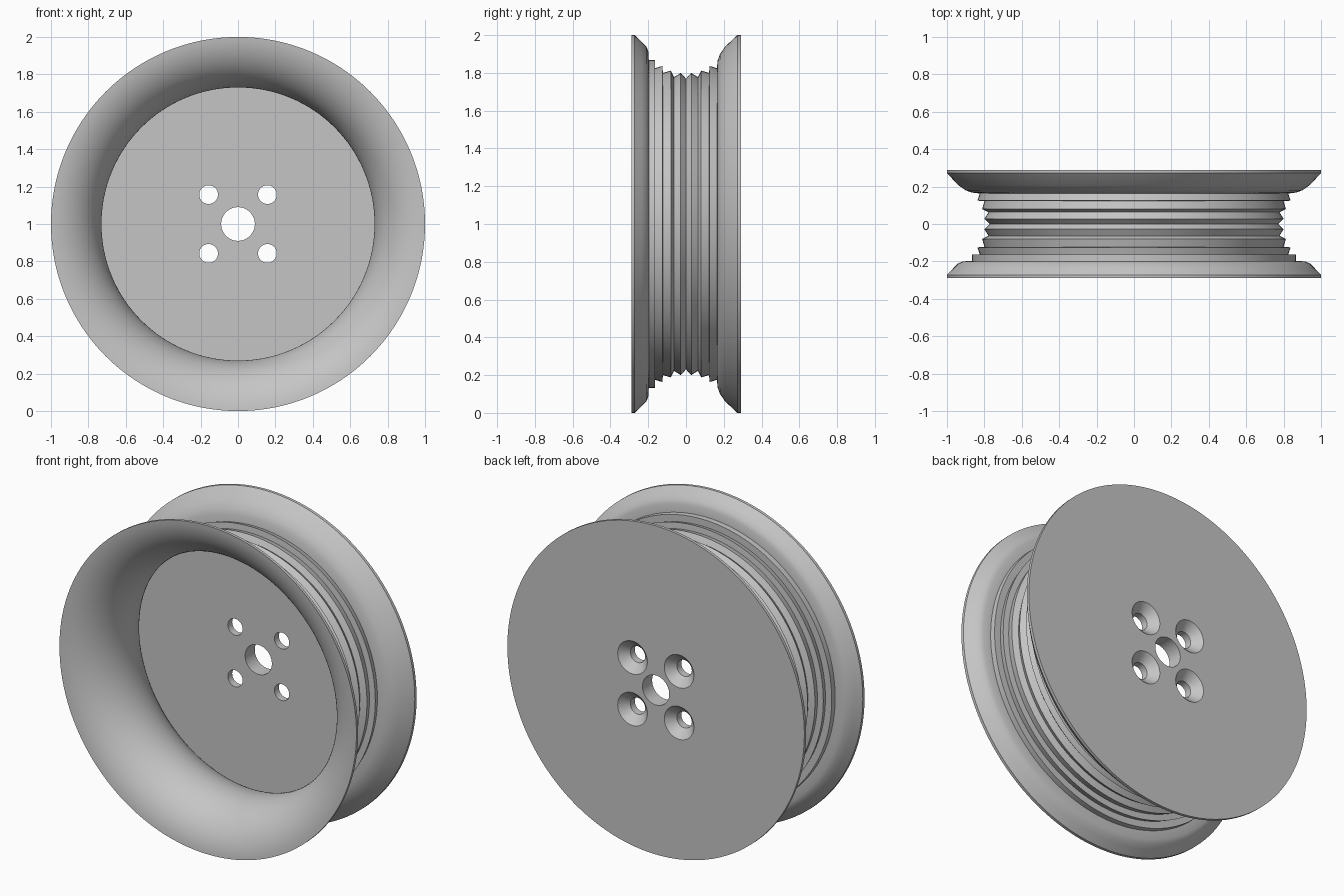
import bpy, bmesh, math
from mathutils import Matrix, Vector

cube = bpy.data.objects.get("Cube")
if cube:
    bpy.data.objects.remove(cube, do_unlink=True)

metal = bpy.data.materials.new("light grey metal")
metal.use_nodes = True
metal.diffuse_color = (0.56, 0.56, 0.56, 1)
metal.node_tree.nodes["Principled BSDF"].inputs["Base Color"].default_value = (0.56, 0.56, 0.56, 1)


def lathe(bm, profile, steps, closed, offset=(0, 0, 0)):
    """Revolve (radius, y) points around the y axis."""
    verts = [bm.verts.new((r, y, 0)) for r, y in profile]
    pairs = list(zip(verts, verts[1:]))
    if closed:
        pairs.append((verts[-1], verts[0]))
    edges = [bm.edges.new(p) for p in pairs]
    before = set(bm.verts) - set(verts)
    bmesh.ops.spin(bm, geom=verts + edges, cent=(0, 0, 0), axis=(0, 1, 0),
                   angle=math.tau, steps=steps)
    made = [v for v in bm.verts if v not in before]
    bmesh.ops.translate(bm, verts=made, vec=Vector(offset))
    bmesh.ops.remove_doubles(bm, verts=made, dist=1e-5)


def to_object(name, bm):
    bmesh.ops.recalc_face_normals(bm, faces=bm.faces)
    bmesh.ops.translate(bm, verts=bm.verts, vec=(0, 0, 1))
    mesh = bpy.data.meshes.new(name)
    bm.to_mesh(mesh)
    bm.free()
    mesh.materials.append(metal)
    obj = bpy.data.objects.new(name, mesh)
    bpy.context.collection.objects.link(obj)
    return obj


FLOOR, BACK, BORE = 0.197, 0.29, 0.09

# Dish: an arc that narrows to a throat and flares to the front lip
start, end, count = math.asin(FLOOR / 0.29), -1.502, 32
dish = []
for i in range(count + 1):
    a = start + (end - start) * i / count
    dish.append((1.02 - 0.29 * math.cos(a), 0.29 * math.sin(a)))

# Outer side: flanges with mirrored grooves between them
front_flange = [(1.0, -0.272), (0.965, -0.235), (0.94, -0.21), (0.915, -0.2),
                (0.867, -0.197), (0.867, -0.163)]
half_grooves = [(0.825, -0.163), (0.837, -0.125), (0.80, -0.122),
                (0.812, -0.08), (0.778, -0.063), (0.80, -0.028)]
grooves = half_grooves + [(0.77, 0)] + [(r, -y) for r, y in reversed(half_grooves)]
back_flange = [(0.867, 0.168), (0.90, 0.18), (0.94, 0.208), (1.0, 0.272), (1.0, BACK)]

bm = bmesh.new()
lathe(bm, [(BORE, FLOOR)] + dish + front_flange + grooves + back_flange + [(BORE, BACK)],
      128, True)
wheel = to_object("wheel", bm)

# Four bolt holes, countersunk from the back
bm = bmesh.new()
for x in (-0.157, 0.157):
    for z in (-0.157, 0.157):
        lathe(bm, [(0, 0.15), (0.05, 0.15), (0.05, 0.24), (0.11, 0.30), (0, 0.30)],
              40, False, (x, 0, z))
cutter = to_object("bolt_hole_cutter", bm)
cutter.hide_render = True

mod = wheel.modifiers.new("bolt holes", "BOOLEAN")
mod.operation = "DIFFERENCE"
mod.solver = "EXACT"
mod.object = cutter
bpy.ops.object.select_all(action="DESELECT")
wheel.select_set(True)
bpy.context.view_layer.objects.active = wheel
bpy.ops.object.modifier_apply(modifier=mod.name)
bpy.data.objects.remove(cutter, do_unlink=True)

bpy.ops.object.shade_smooth_by_angle(angle=math.radians(25))
